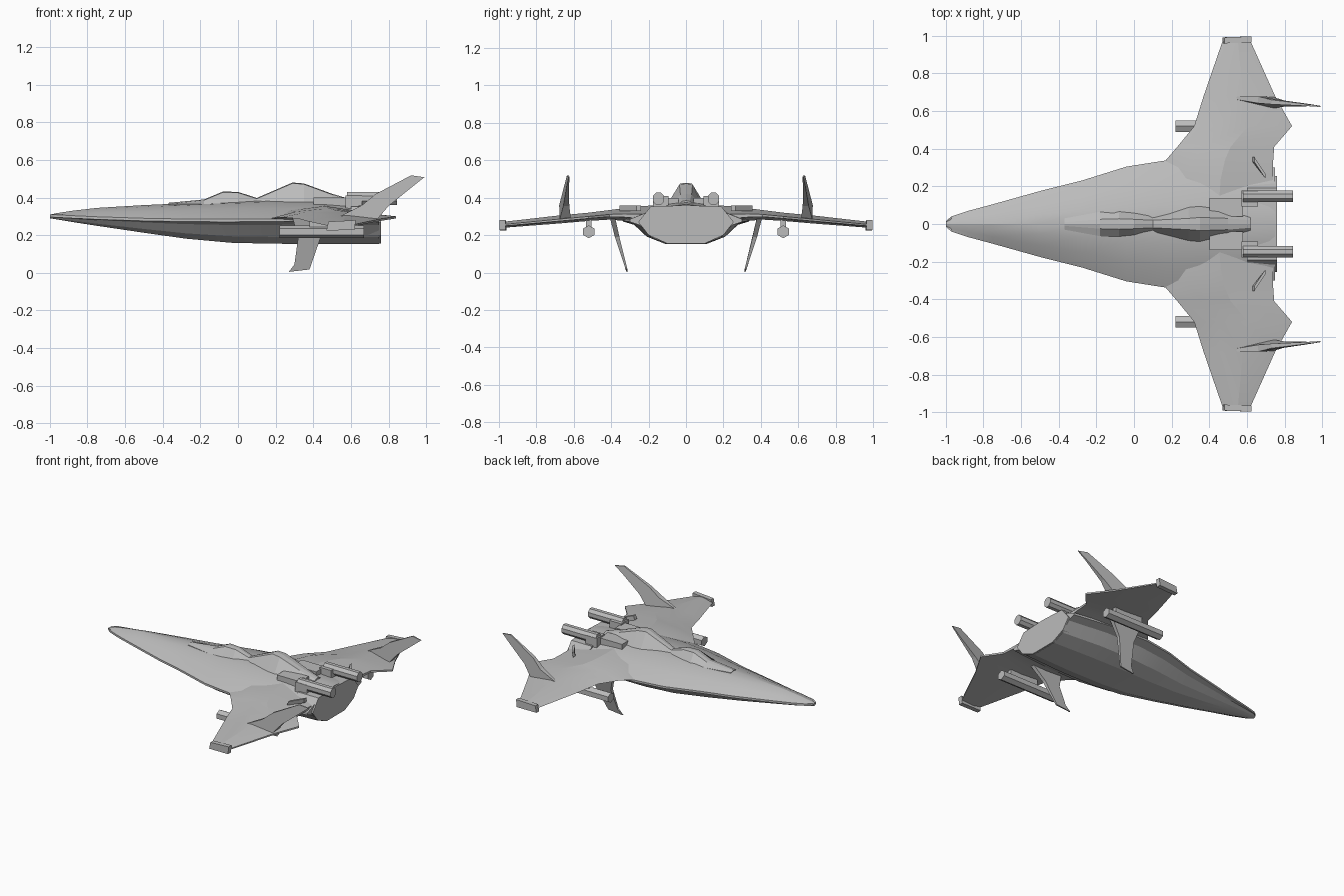
import bpy, bmesh, math

if "Cube" in bpy.data.objects:
    bpy.data.objects.remove(bpy.data.objects["Cube"], do_unlink=True)

grey = bpy.data.materials.new("hull grey")
grey.use_nodes = True
COLOUR = (0.5, 0.5, 0.5, 1)
grey.diffuse_color = COLOUR
grey.node_tree.nodes["Principled BSDF"].inputs["Base Color"].default_value = COLOUR


def loft(name, rings, smooth=0):
    """Skin a list of equal-length closed rings and cap both ends."""
    bm = bmesh.new()
    rows = [[bm.verts.new(p) for p in ring] for ring in rings]
    n = len(rows[0])
    for a, b in zip(rows, rows[1:]):
        for i in range(n):
            j = (i + 1) % n
            bm.faces.new((a[i], a[j], b[j], b[i]))
    bm.faces.new(rows[0])
    bm.faces.new(rows[-1])
    bmesh.ops.recalc_face_normals(bm, faces=bm.faces)
    mesh = bpy.data.meshes.new(name)
    bm.to_mesh(mesh)
    bm.free()
    mesh.materials.append(grey)
    obj = bpy.data.objects.new(name, mesh)
    bpy.context.collection.objects.link(obj)
    if smooth:
        bpy.context.view_layer.objects.active = obj
        bpy.ops.object.select_all(action='DESELECT')
        obj.select_set(True)
        bpy.ops.object.shade_smooth_by_angle(angle=math.radians(smooth))
    return obj


def pair(name, rings, smooth=0):
    """Loft a part on the +y side and its mirror on the -y side."""
    loft(name + "_port", rings, smooth)
    loft(name + "_starboard", [[(x, -y, z) for x, y, z in r] for r in rings], smooth)


def symmetric(x, half):
    """Ring across the centre line, from half-profile points (y, z)."""
    return [(x, y, z) for y, z in half] + [(x, -y, z) for y, z in reversed(half) if y > 0]


def tube(x0, x1, y, z, ry, rz, sides, turn=0.0):
    return [[(x, y + ry * math.cos(turn + math.tau * i / sides),
              z + rz * math.sin(turn + math.tau * i / sides)) for i in range(sides)]
            for x in (x0, x1)]


# Hull: x, half width, edge height, top, bottom
hull = []
for x, w, e, t, b in [(-1, .015, .3, .309, .29), (-.97, .04, .299, .316, .285),
                      (-.88, .07, .294, .33, .27), (-.75, .105, .288, .345, .25),
                      (-.5, .175, .28, .36, .213), (-.28, .23, .276, .37, .182),
                      (-.04, .305, .275, .382, .16), (.17, .338, .277, .388, .155),
                      (.45, .335, .28, .387, .153), (.75, .3, .275, .365, .153)]:
    hull.append(symmetric(x, [(0, t), (.3 * w, t - .12 * (t - e)), (.65 * w, e + .58 * (t - e)),
                              (w, e + .01), (w, e - .004), (.82 * w, b + .82 * (e - b)),
                              (.62 * w, b + .3 * (e - b)), (.33 * w, b), (0, b)]))
loft("hull", hull, 20)

# Canopy and dorsal spine: x, top, base half width, ridge half width
spine = []
for x, t, w, r in [(-.37, .372, .03, .01), (-.18, .39, .065, .025), (-.08, .432, .07, .028),
                   (0, .43, .065, .025), (.1, .398, .05, .02), (.29, .48, .095, .03),
                   (.35, .475, .1, .035), (.5, .42, .08, .03), (.62, .385, .04, .02)]:
    spine.append(symmetric(x, [(0, t), (r, t - .004), (w, .365), (w, .345), (0, .345)]))
loft("canopy_spine", spine)

# Wings: y, leading x, trailing x, top, bottom
wing = []
for y, a, c, t, b in [(.12, .1, .74, .362, .25), (.24, .12, .74, .355, .26),
                      (.34, .17, .74, .343, .277), (.41, .23, .745, .334, .283),
                      (.52, .32, .84, .32, .276), (.68, .37, .75, .305, .262),
                      (.97, .47, .62, .272, .24)]:
    s = c - a
    wing.append([(a, y, b + .012), (a + .25 * s, y, b + .75 * (t - b)), (a + .55 * s, y, t),
                 (c, y, b + .55 * (t - b)), (c, y, b + .3 * (t - b)), (a + .4 * s, y, b)])
pair("wing", wing, 12)

# Wing tip plates
pair("wing_tip", [[(.47, y, .225), (.62, y + .005, .228), (.625, y + .005, .28), (.48, y, .272)]
                  for y in (.96, .992)])


def blade(profile):
    """Thin fin: points (x, z, centre y, half thickness)."""
    return [[(x, y + side * h, z) for x, z, y, h in profile] for side in (-1, 1)]


# Swept tail fins
pair("tail_fin", blade([(.53, .295, .67, .006), (.66, .36, .66, .018), (.73, .418, .648, .012),
                        (.92, .518, .632, .005), (.99, .508, .625, .003), (.93, .46, .632, .006),
                        (.8, .355, .64, .016), (.74, .285, .645, .03)]))

# Landing fins below the wings
pair("landing_fin", blade([(.29, .29, .392, .014), (.32, .19, .368, .012), (.3, .045, .326, .006),
                           (.27, .005, .315, .004), (.38, .018, .318, .005),
                           (.44, .19, .368, .012), (.52, .29, .392, .014)]))

# Underwing gun pods and their pylons
pair("gun_pod", tube(.22, .67, .52, .218, .036, .034, 6, math.pi / 6))
pair("pod_pylon", tube(.38, .6, .52, .265, .02, .03, 4, math.pi / 4))

# Upper exhaust barrels, feed blocks and deck details
pair("exhaust_barrel", tube(.58, .845, .147, .395, .033, .036, 8, math.pi / 8))
pair("barrel_mount", tube(.57, .66, .135, .375, .06, .05, 4, math.pi / 4))
pair("feed_block", tube(.4, .58, .09, .375, .07, .035, 4, math.pi / 4))
pair("deck_vent", [[(.63, y, .33), (.7, y - .09, .33), (.7, y - .09, .358), (.64, y, .358)]
                   for y in (.33, .355)])

# Engine block closing the stern
stern = [(0, .36), (.19, .352), (.255, .27), (.2, .2), (.1, .155), (0, .155)]
loft("engine_block", [symmetric(.6, stern), symmetric(.76, stern)])
